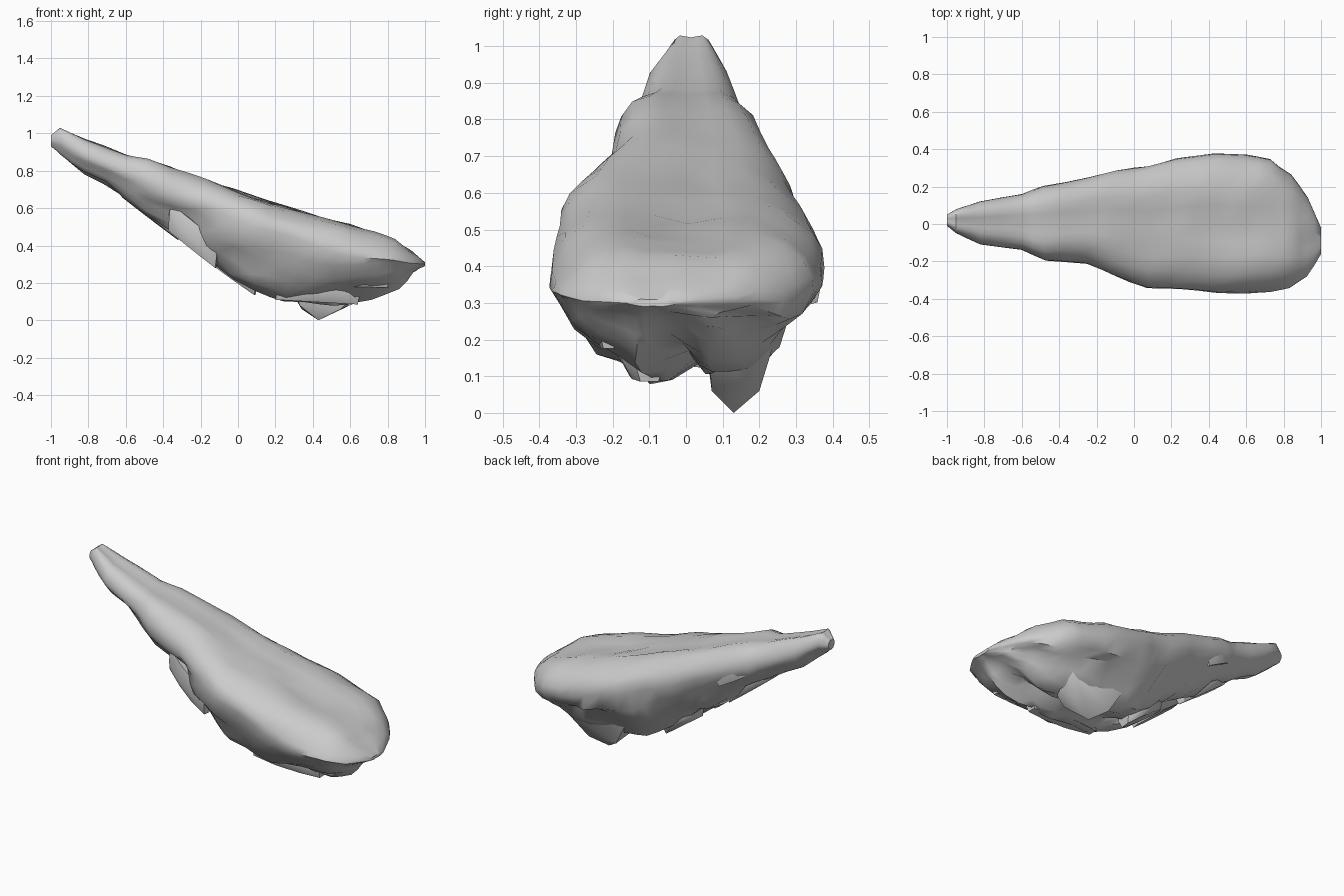
import bpy, bmesh, random
from mathutils import Vector, noise

if "Cube" in bpy.data.objects:
    bpy.data.objects.remove(bpy.data.objects["Cube"])

random.seed(4)

# Stations along the rock: x, y min, y max, top z, rim z, bottom z
STATIONS = [
    (-1.00, -0.01, 0.05, 0.99, 0.96, 0.93),
    (-0.95, -0.05, 0.08, 1.03, 0.96, 0.89),
    (-0.82, -0.11, 0.12, 0.97, 0.88, 0.79),
    (-0.60, -0.14, 0.16, 0.89, 0.78, 0.66),
    (-0.48, -0.20, 0.20, 0.865, 0.74, 0.58),
    (-0.25, -0.21, 0.25, 0.78, 0.65, 0.40),
    (-0.10, -0.28, 0.29, 0.725, 0.59, 0.28),
    (0.08, -0.34, 0.31, 0.66, 0.53, 0.15),
    (0.24, -0.35, 0.355, 0.61, 0.48, 0.11),
    (0.43, -0.365, 0.38, 0.555, 0.42, 0.08),
    (0.60, -0.37, 0.375, 0.51, 0.375, 0.09),
    (0.73, -0.36, 0.35, 0.47, 0.345, 0.14),
    (0.84, -0.34, 0.26, 0.425, 0.32, 0.205),
    (0.93, -0.28, 0.14, 0.37, 0.31, 0.26),
    (1.00, -0.16, -0.02, 0.31, 0.30, 0.29),
]
# Half cross-section (side, height): flat top, blunt rim, tapering belly
HALF = [(0, 0.93), (0.25, 0.97), (0.48, 1.0), (0.72, 0.82), (0.90, 0.52),
        (0.985, 0.18), (1, -0.08), (0.92, -0.32), (0.78, -0.50),
        (0.64, -0.72), (0.50, -0.90), (0.30, -1.0), (0.14, -0.93), (0, -0.82)]
RING = HALF + [(-u, v) for u, v in HALF[-2:0:-1]]


def add_object(name, bm, angle=0.7):
    bmesh.ops.recalc_face_normals(bm, faces=bm.faces)
    me = bpy.data.meshes.new(name)
    bm.to_mesh(me)
    bm.free()
    ob = bpy.data.objects.new(name, me)
    bpy.context.collection.objects.link(ob)
    bpy.ops.object.select_all(action='DESELECT')
    ob.select_set(True)
    bpy.context.view_layer.objects.active = ob
    bpy.ops.object.shade_smooth_by_angle(angle=angle)
    return ob


def rock_body():
    # Add a station halfway between each pair
    rows = []
    for a, b in zip(STATIONS, STATIONS[1:]):
        rows += [a, tuple((p + q) / 2 for p, q in zip(a, b))]
    rows.append(STATIONS[-1])
    bm = bmesh.new()
    rings = []
    for i, (x, y0, y1, zt, zr, zb) in enumerate(rows):
        ring = []
        size = min(1, (y1 - y0) / 0.6)
        for u, v in RING:
            y = (y0 + y1) / 2 + u * (y1 - y0) / 2
            z = zr + v * ((zt - zr) if v > 0 else (zr - zb))
            # Shallow scoop in the heavy end
            if v > 0.9 and 0.35 < x < 0.8 and abs(u) < 0.3:
                z -= 0.012
            p = Vector((x, y, z))
            n = noise.noise_vector(Vector((x * 4, y * 9, z * 9)))
            # Rough belly, gently worn top; strata follow the length
            amount = (0.05 if v < -0.2 else 0.02) * size
            if 1 < i < len(rows) - 2:
                p += Vector((n.x, n.y * (0.4 if abs(u) > 0.9 else 1), n.z)) * amount
            ring.append(bm.verts.new(p))
        rings.append(ring)
    count = len(RING)
    for a, b in zip(rings, rings[1:]):
        for j in range(count):
            k = (j + 1) % count
            bm.faces.new((a[j], a[k], b[k], b[j]))
    bm.faces.new(rings[0])
    bm.faces.new(rings[-1])
    return add_object("rock_body", bm, 0.8)


def shard(name, points):
    bm = bmesh.new()
    for p in points:
        bm.verts.new(p)
    bmesh.ops.convex_hull(bm, input=bm.verts)
    loose = [v for v in bm.verts if not v.link_faces]
    bmesh.ops.delete(bm, geom=loose, context='VERTS')
    return add_object(name, bm, 0.8)


def ledge(name, start, end, width, depth):
    """Broken plate between two points: narrow below, widening into the belly."""
    a, b = Vector(start), Vector(end)
    side = (b - a).cross(Vector((0, 0, 1))).normalized() * width
    pts = []
    for t, w in ((0, 0.5), (0.35, 0.9), (0.7, 0.8), (1, 0.4)):
        for s in (-1, 1):
            c = a.lerp(b, t)
            k = random.uniform(0.85, 1.05) * s * w
            pts += [c + side * k * 0.6, c + side * k + Vector((0.01, 0, depth * 0.4)),
                    c + side * k * 0.8 + Vector((0.01, 0, depth))]
    shard(name, pts)


rock_body()

# Lowest knob under the heavy end
shard("bottom_knob", [(0.43, 0.13, 0.0), (0.33, 0.08, 0.08), (0.34, 0.19, 0.06),
                      (0.55, 0.07, 0.06), (0.62, 0.15, 0.09), (0.52, 0.20, 0.06),
                      (0.26, 0.22, 0.20), (0.64, 0.24, 0.19), (0.68, 0.06, 0.20),
                      (0.28, 0.05, 0.22)])
# Broken plates on the underside
ledge("belly_ledge", (0.20, -0.11, 0.11), (0.64, -0.10, 0.085), 0.10, 0.14)
ledge("toe_ledge", (0.60, -0.20, 0.18), (0.80, -0.21, 0.175), 0.06, 0.11)
ledge("side_ledge", (-0.37, -0.10, 0.48), (-0.12, -0.13, 0.28), 0.09, 0.15)
ledge("neck_ledge", (-0.62, -0.01, 0.66), (-0.32, 0.02, 0.43), 0.10, 0.10)
ledge("middle_ledge", (-0.12, 0.05, 0.285), (0.09, 0.03, 0.135), 0.12, 0.12)
ledge("back_ledge", (-0.52, 0.16, 0.69), (-0.36, 0.195, 0.60), 0.035, 0.12)
